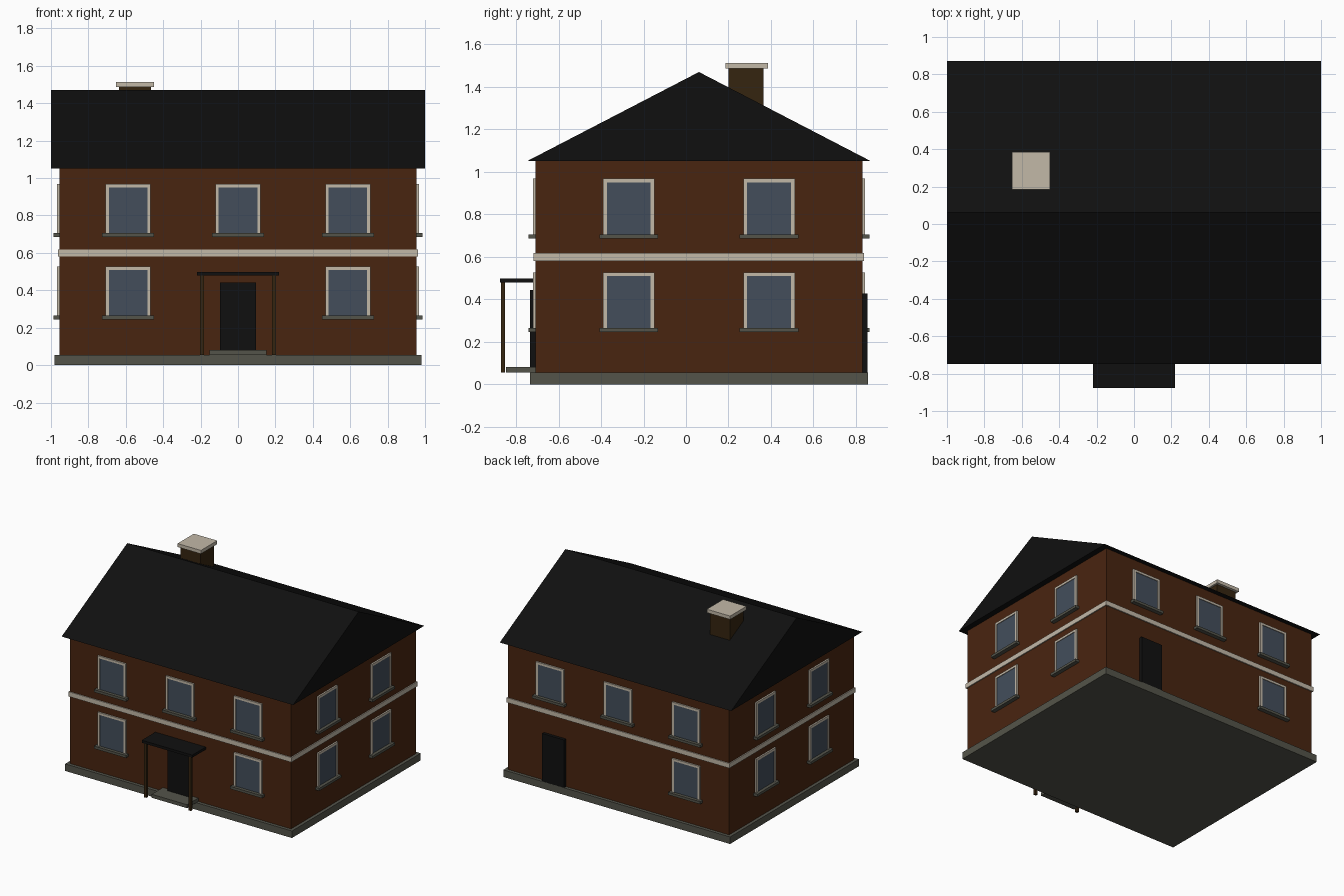
import bpy
import bmesh
import math
from mathutils import Matrix, Vector

if "Cube" in bpy.data.objects:
    bpy.data.objects.remove(bpy.data.objects["Cube"])

CY = 0.061          # centre of the house along y
HX, HY = 0.955, 0.77  # wall half sizes


def material(name, rgb):
    m = bpy.data.materials.new(name)
    m.diffuse_color = (*rgb, 1)
    m.use_nodes = True
    m.node_tree.nodes["Principled BSDF"].inputs["Base Color"].default_value = m.diffuse_color
    return m


BRICK = material("red_brown_brick", (0.066, 0.018, 0.005))
CREAM = material("cream_trim", (0.54, 0.48, 0.39))
GLASS = material("blue_grey_glass", (0.056, 0.076, 0.105))
STONE = material("grey_stone", (0.088, 0.088, 0.068))
SLATE = material("black_slate", (0.005, 0.005, 0.005))
WOOD = material("dark_brown", (0.036, 0.018, 0.005))


def finish(name, bm, mat):
    bmesh.ops.recalc_face_normals(bm, faces=bm.faces)
    me = bpy.data.meshes.new(name)
    bm.to_mesh(me)
    bm.free()
    me.materials.append(mat)
    ob = bpy.data.objects.new(name, me)
    bpy.context.collection.objects.link(ob)
    return ob


def box(name, x, y, z, mat, place=Matrix()):
    """Box from (min, max) pairs, moved by an optional matrix."""
    lo, hi = Vector((x[0], y[0], z[0])), Vector((x[1], y[1], z[1]))
    bm = bmesh.new()
    bmesh.ops.create_cube(bm, size=1)
    bm.transform(place @ Matrix.Translation((lo + hi) / 2)
                 @ Matrix.Diagonal((*(hi - lo), 1)))
    return finish(name, bm, mat)


def slab(name, grow, z, mat):
    """Box following the house outline, grown outwards."""
    return box(name, (-HX - grow, HX + grow),
               (CY - HY - grow, CY + HY + grow), z, mat)


# Main body
slab("plinth", 0.025, (0, 0.055), STONE)
slab("walls", 0, (0.05, 1.055), BRICK)
slab("floor_band", 0.008, (0.58, 0.617), CREAM)

# Gable roof: triangular profile extruded along x
bm = bmesh.new()
profile = [(CY - 0.81, 1.05), (CY + 0.81, 1.05), (CY, 1.47)]
face = bm.faces.new([bm.verts.new((-1, y, z)) for y, z in profile])
ext = bmesh.ops.extrude_face_region(bm, geom=[face])
bmesh.ops.translate(bm, vec=(2, 0, 0),
                    verts=[v for v in ext["geom"] if isinstance(v, bmesh.types.BMVert)])
finish("roof", bm, SLATE)

# Chimney
box("chimney", (-0.635, -0.465), (0.2, 0.366), (1.2, 1.49), WOOD)
box("chimney_cap", (-0.652, -0.45), (0.185, 0.386), (1.486, 1.513), CREAM)


def window(angle, offset, base):
    """Window on the wall turned by angle; local -y points outwards."""
    depth = HX if angle in (90, 270) else HY
    place = (Matrix.Translation((0, CY, 0))
             @ Matrix.Rotation(math.radians(angle), 4, 'Z')
             @ Matrix.Translation((offset, -depth, base)))
    w, g, h = 0.121, 0.103, 0.28   # frame half width, glass half width, height
    box("window_glass", (-g, g), (-0.007, 0.002), (0, h - 0.018), GLASS, place)
    for s in (-w, g):
        box("window_frame_side", (s, s + w - g), (-0.012, 0.002), (0, h), CREAM, place)
    box("window_frame_top", (-g, g), (-0.012, 0.002), (h - 0.018, h), CREAM, place)
    box("window_sill", (-0.138, 0.138), (-0.032, 0.002), (-0.002, 0.018), STONE, place)


# Windows: lower row leaves room for the doors
LOW, HIGH = 0.247, 0.688
for angle, lower in ((0, (-0.588, 0.588)), (180, (0.588,))):
    for x in (-0.588, 0, 0.588):
        window(angle, x, HIGH)
    for x in lower:
        window(angle, x, LOW)
for angle in (90, 270):
    for y in (-0.33, 0.33):
        for base in (LOW, HIGH):
            window(angle, y, base)

# Doors
box("front_door", (-0.096, 0.096), (-0.734, -0.7), (0.055, 0.443), SLATE)
box("back_door", (0.455, 0.645), (0.82, 0.855), (0.055, 0.428), SLATE)

# Porch
box("front_step", (-0.153, 0.153), (-0.847, -0.705), (0.055, 0.082), STONE)
box("porch_canopy", (-0.218, 0.218), (-0.876, -0.705), (0.478, 0.498), SLATE)
for s in (-1, 1):
    box("porch_post", (s * 0.192 - 0.01, s * 0.192 + 0.01),
        (-0.871, -0.851), (0.055, 0.48), WOOD)
